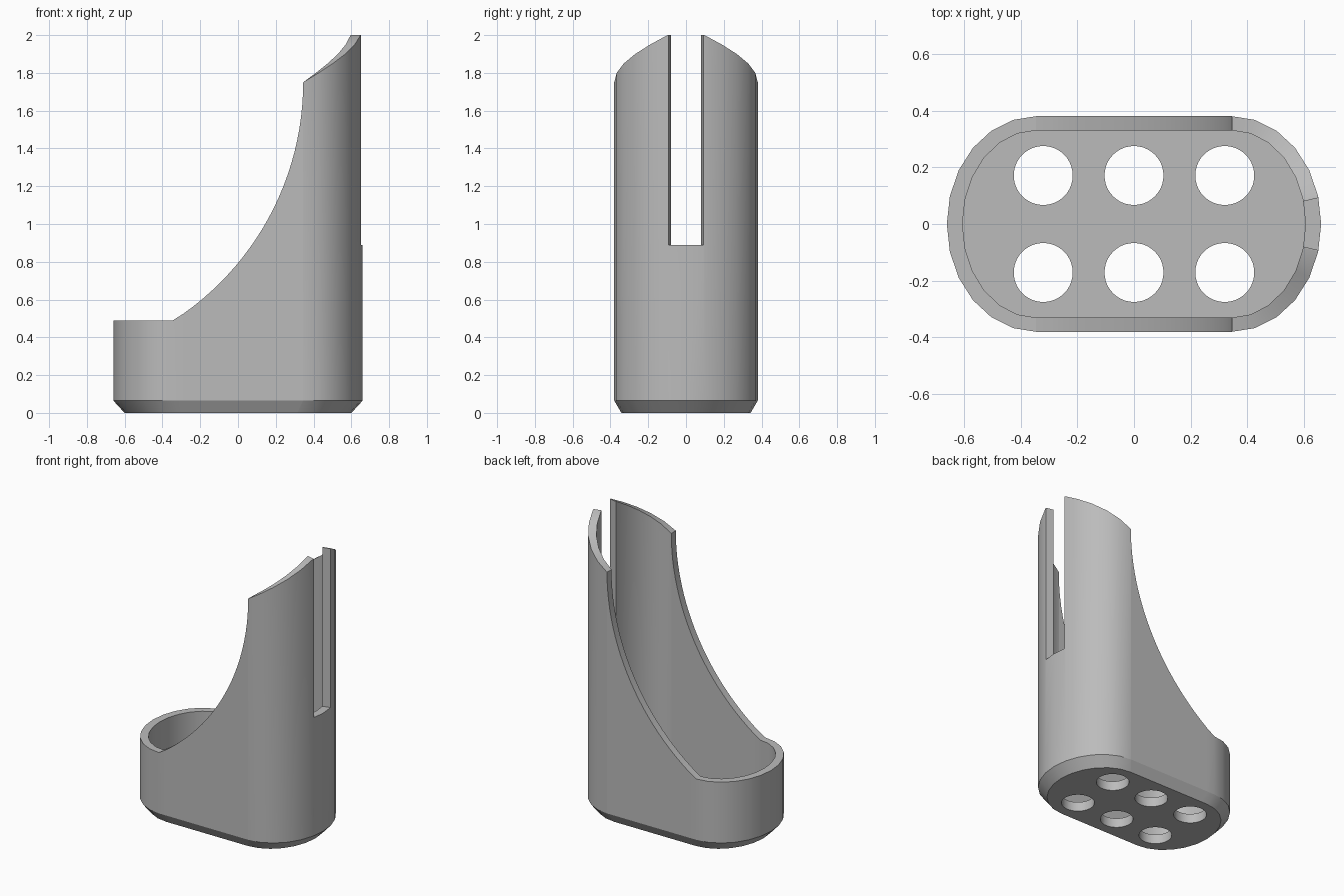
import bpy, bmesh
from math import sin, cos, radians

cube = bpy.data.objects.get("Cube")
if cube:
    bpy.data.objects.remove(cube, do_unlink=True)

STRAIGHT = 0.345                 # half length of the flat sides
OUT, INN = (0.315, 0.38), (0.26, 0.33)   # radii of the rounded ends
FLOOR, LIP = 0.065, 0.49
ARC_R, ARC_Z = 1.5, 1.75         # sweeping cut of the sides
ARC_X = STRAIGHT - ARC_R
SLOT = radians(14)

grey = bpy.data.materials.new("plain grey")
grey.use_nodes = True
colour = (0.5, 0.5, 0.5, 1)
grey.diffuse_color = colour
grey.node_tree.nodes["Principled BSDF"].inputs["Base Color"].default_value = colour


def new_object(name, bm):
    bmesh.ops.recalc_face_normals(bm, faces=bm.faces)
    mesh = bpy.data.meshes.new(name)
    bm.to_mesh(mesh)
    bm.free()
    obj = bpy.data.objects.new(name, mesh)
    bpy.context.collection.objects.link(obj)
    return obj


def end_station(deg, side, z):
    """Outer point, inner point and rim height on a rounded end."""
    c, s = cos(radians(deg)), sin(radians(deg))
    return [(side * STRAIGHT + r[0] * c, r[1] * s) for r in (OUT, INN)] + [z]


# Stations around the outline: tall end, swept side, low end, swept side
stations = []
for deg in range(-90, 91, 15):
    stations.append(end_station(deg, 1, min(2.0, ARC_Z + (90 - abs(deg)) / 300)))
STEPS = 24
sweep = []
for i in range(1, STEPS):
    a = radians(57.1 * i / STEPS)
    sweep.append((ARC_X + ARC_R * cos(a), ARC_Z - ARC_R * sin(a)))
stations += [[(x, OUT[1]), (x, INN[1]), z] for x, z in sweep]
for deg in range(90, 271, 15):
    stations.append(end_station(deg, -1, LIP))
stations += [[(x, -OUT[1]), (x, -INN[1]), z] for x, z in reversed(sweep)]

# Holder shell: bevelled foot, outer wall, rim, inner wall and floor
bm = bmesh.new()
rings = []
for (ox, oy), (ix, iy), top in stations:
    column = [(ox * 0.91, oy * 0.9, 0), (ox, oy, FLOOR), (ox, oy, top),
              (ix, iy, top), (ix, iy, FLOOR)]
    rings.append([bm.verts.new(p) for p in column])
for a, b in zip(rings, rings[1:] + rings[:1]):
    for k in range(4):
        bm.faces.new((a[k], b[k], b[k + 1], a[k + 1]))
bm.faces.new([r[0] for r in reversed(rings)])
bm.faces.new([r[4] for r in rings])
holder = new_object("holder_shell", bm)

# Cutter: six drain holes and the slot in the tall end
bm = bmesh.new()
for x in (-0.32, 0, 0.32):
    for y in (-0.171, 0.171):
        made = bmesh.ops.create_cone(bm, cap_ends=True, segments=40,
                                     radius1=0.104, radius2=0.104, depth=0.3)
        bmesh.ops.translate(bm, verts=made["verts"], vec=(x, y, 0.05))
c, s = cos(SLOT), sin(SLOT)
wedge = [(STRAIGHT + rx * c, sign * ry * s)
         for rx, ry, sign in ((0.205, 0.28, -1), (0.37, 0.43, -1),
                              (0.37, 0.43, 1), (0.205, 0.28, 1))]
base = bm.faces.new([bm.verts.new((x, y, 0.89)) for x, y in wedge])
grown = bmesh.ops.extrude_face_region(bm, geom=[base], use_keep_orig=True)
tops = [g for g in grown["geom"] if isinstance(g, bmesh.types.BMVert)]
bmesh.ops.translate(bm, verts=tops, vec=(0, 0, 1.4))
cutter = new_object("hole_cutter", bm)
cutter.hide_render = True

bpy.ops.object.select_all(action="DESELECT")
bpy.context.view_layer.objects.active = holder
holder.select_set(True)
cut = holder.modifiers.new("holes and slot", "BOOLEAN")
cut.operation = "DIFFERENCE"
cut.solver = "EXACT"
cut.object = cutter
bpy.ops.object.modifier_apply(modifier=cut.name)
bpy.data.objects.remove(cutter, do_unlink=True)

holder.data.materials.clear()
holder.data.materials.append(grey)
bpy.ops.object.shade_smooth_by_angle(angle=radians(30))
